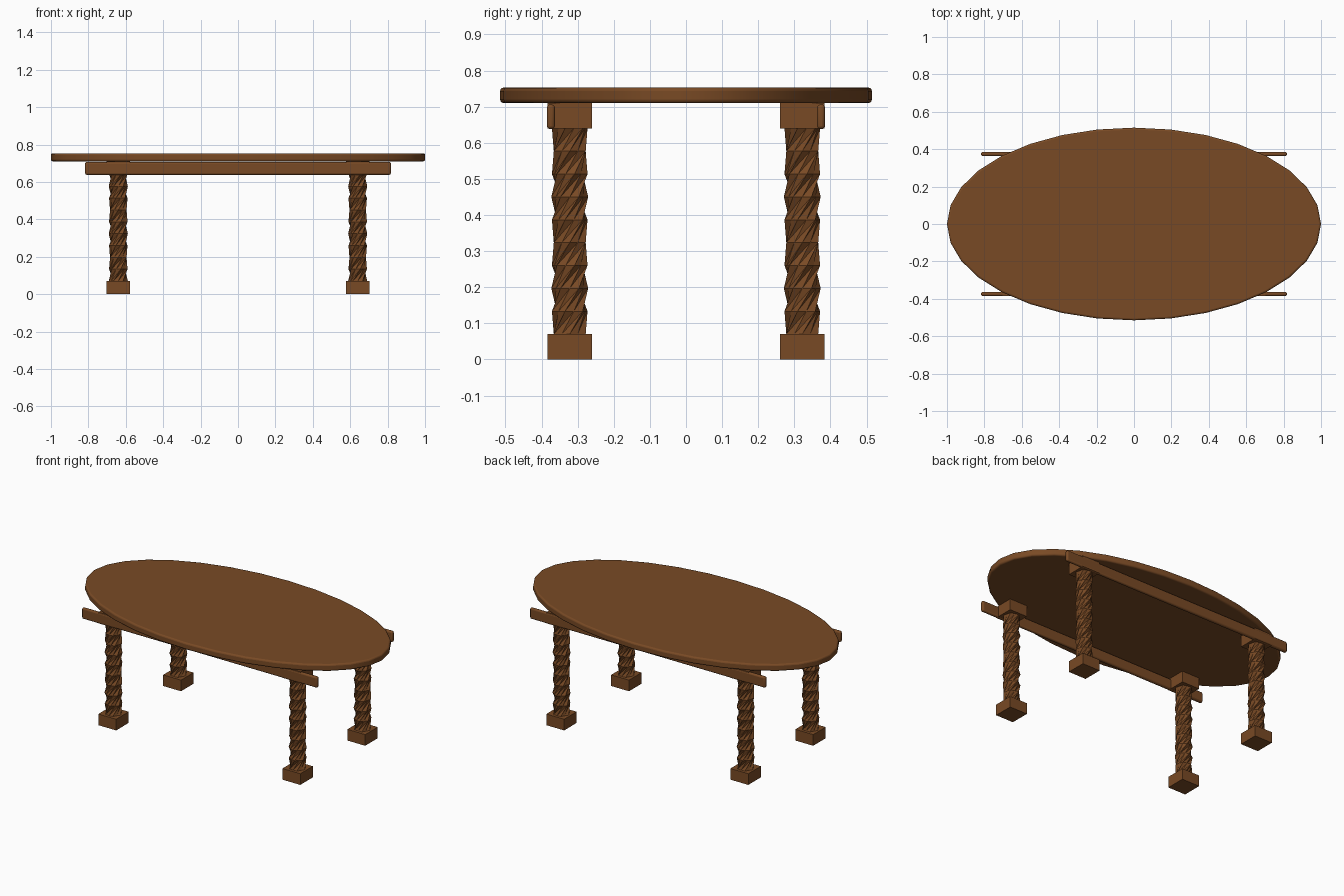
import bpy, bmesh, math
from mathutils import Matrix, Vector

if "Cube" in bpy.data.objects:
    bpy.data.objects.remove(bpy.data.objects["Cube"])

wood = bpy.data.materials.new("brown wood")
wood.diffuse_color = (0.19, 0.068, 0.018, 1)
wood.use_nodes = True
wood.node_tree.nodes["Principled BSDF"].inputs["Base Color"].default_value = wood.diffuse_color


def finish(bm, name, bevel=0, segments=3, smooth=False):
    bmesh.ops.recalc_face_normals(bm, faces=bm.faces)
    me = bpy.data.meshes.new(name)
    bm.to_mesh(me)
    bm.free()
    me.materials.append(wood)
    ob = bpy.data.objects.new(name, me)
    bpy.context.collection.objects.link(ob)
    if bevel:
        mod = ob.modifiers.new("rounded edges", 'BEVEL')
        mod.width = bevel
        mod.segments = segments
        mod.limit_method = 'ANGLE'
        mod.angle_limit = math.radians(40)
    if smooth:
        bpy.ops.object.select_all(action='DESELECT')
        ob.select_set(True)
        bpy.context.view_layer.objects.active = ob
        bpy.ops.object.shade_smooth_by_angle(angle=math.radians(35))
    return ob


def box(name, center, size, bevel=0):
    bm = bmesh.new()
    mat = Matrix.Translation(center) @ Matrix.Diagonal((*size, 1))
    bmesh.ops.create_cube(bm, size=1, matrix=mat)
    return finish(bm, name, bevel, smooth=bevel > 0)


def twisted_shaft(name, x, y, z0, z1, steps=9, lobes=6, twist=math.radians(45)):
    # fluted cross-section, turned a little more at every ring
    bm = bmesh.new()
    n = lobes * 2
    rings = []
    for k in range(steps + 1):
        z = z0 + (z1 - z0) * k / steps
        ring = []
        for i in range(n):
            r = 0.051 if i % 2 == 0 else 0.044
            a = 2 * math.pi * i / n + twist * k
            ring.append(bm.verts.new((x + r * math.cos(a), y + r * math.sin(a), z)))
        rings.append(ring)
    for lo, hi in zip(rings, rings[1:]):
        for i in range(n):
            j = (i + 1) % n
            bm.faces.new((lo[i], lo[j], hi[j]))
            bm.faces.new((lo[i], hi[j], hi[i]))
    bm.faces.new(rings[0])
    bm.faces.new(rings[-1])
    return finish(bm, name)


# oval table top
bm = bmesh.new()
bmesh.ops.create_cone(bm, cap_ends=True, segments=32, radius1=1, radius2=1, depth=0.043)
bmesh.ops.transform(bm, verts=bm.verts,
                    matrix=Matrix.Translation((0, 0, 0.7315)) @ Matrix.Diagonal((1, 0.515, 1, 1)))
finish(bm, "table_top", bevel=0.01, smooth=True)

# legs: square foot, twisted shaft, square head
for sy, fb in ((-1, "front"), (1, "back")):
    for sx, lr in ((-1, "left"), (1, "right")):
        x, y = sx * 0.64, sy * 0.322
        box(f"{fb}_{lr}_foot", (x, y, 0.035), (0.124, 0.124, 0.07))
        twisted_shaft(f"{fb}_{lr}_leg", x, y, 0.07, 0.64)
        box(f"{fb}_{lr}_leg_head", (x, y, 0.675), (0.124, 0.124, 0.07))
    # long rail under the top
    box(f"{fb}_rail", (0, sy * 0.374, 0.672), (1.635, 0.022, 0.068), bevel=0.009)
